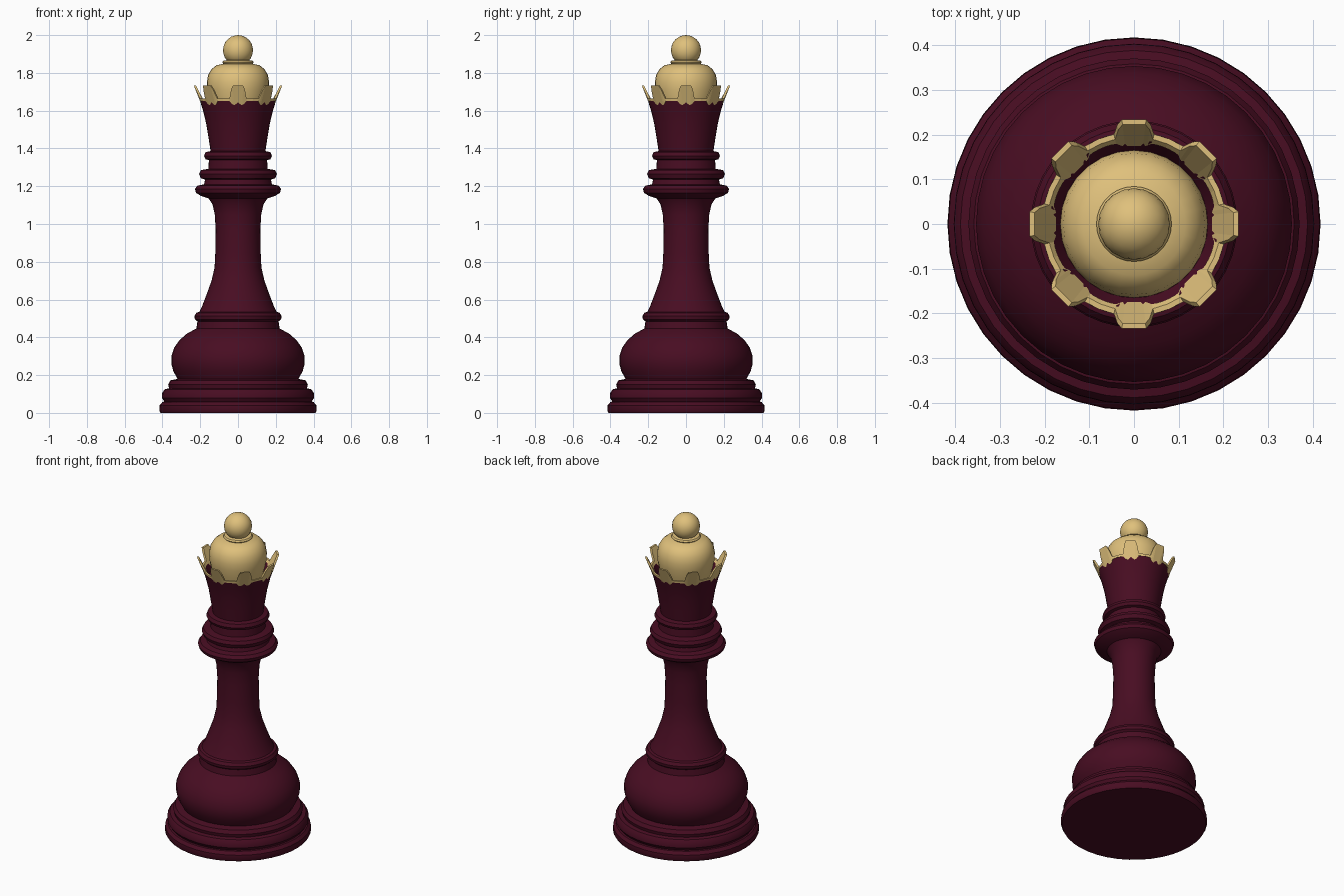
import bpy, bmesh
from math import cos, sin, pi, radians


def material(name, color):
    m = bpy.data.materials.new(name)
    m.diffuse_color = color
    return m


RED = material("dark_red", (0.065, 0.004, 0.016, 1))
GOLD = material("gold", (0.74, 0.53, 0.20, 1))


def finish(name, bm, mat, smooth_angle=35):
    bmesh.ops.remove_doubles(bm, verts=bm.verts[:], dist=1e-5)
    bmesh.ops.recalc_face_normals(bm, faces=bm.faces[:])
    mesh = bpy.data.meshes.new(name)
    bm.to_mesh(mesh)
    bm.free()
    ob = bpy.data.objects.new(name, mesh)
    bpy.context.collection.objects.link(ob)
    mesh.materials.append(mat)
    if smooth_angle:
        bpy.ops.object.select_all(action='DESELECT')
        ob.select_set(True)
        bpy.context.view_layer.objects.active = ob
        bpy.ops.object.shade_smooth_by_angle(angle=radians(smooth_angle))
    return ob


def lathe(name, profile, mat, sides=40, smooth_angle=35):
    """Turn a (radius, height) profile around z."""
    bm = bmesh.new()
    vs = [bm.verts.new((r, 0, z)) for r, z in profile]
    es = [bm.edges.new(p) for p in zip(vs, vs[1:])]
    bmesh.ops.spin(bm, geom=vs + es, cent=(0, 0, 0), axis=(0, 0, 1),
                   angle=2 * pi, steps=sides, use_merge=True)
    ob = finish(name, bm, mat, smooth_angle)
    # Profiles run from bottom to top, so outward is away from the axis
    return ob


# Stepped foot
lathe("foot", [(0, 0), (0.41, 0), (0.417, 0.012), (0.415, 0.04), (0.40, 0.058),
               (0.39, 0.06), (0.403, 0.08), (0.402, 0.105), (0.388, 0.125),
               (0.365, 0.13), (0.37, 0.15), (0.358, 0.172), (0.32, 0.18)], RED)

# Rounded bulb
lathe("bulb", [(0.32, 0.18), (0.342, 0.22), (0.353, 0.26), (0.353, 0.30),
               (0.338, 0.345), (0.31, 0.385), (0.27, 0.42), (0.22, 0.447)], RED)

# Stem with its lower ring
lathe("stem", [(0.22, 0.447), (0.215, 0.485), (0.228, 0.495), (0.231, 0.512),
               (0.22, 0.53), (0.205, 0.535), (0.19, 0.565), (0.165, 0.63),
               (0.14, 0.70), (0.124, 0.77), (0.12, 0.85), (0.118, 0.97),
               (0.123, 1.05), (0.135, 1.105), (0.155, 1.135)], RED)

# Three stacked collar rings
lathe("collar", [(0.155, 1.135), (0.195, 1.148), (0.222, 1.165), (0.228, 1.185),
                 (0.215, 1.203), (0.18, 1.21), (0.174, 1.235), (0.197, 1.242),
                 (0.206, 1.265), (0.197, 1.285), (0.157, 1.292), (0.154, 1.338),
                 (0.172, 1.343), (0.18, 1.36), (0.172, 1.38), (0.145, 1.386)], RED)

# Flared cup, with the hollow behind the crown
lathe("crown_cup", [(0.145, 1.386), (0.155, 1.45), (0.168, 1.53), (0.185, 1.60),
                    (0.202, 1.655), (0.188, 1.655), (0.165, 1.61), (0.14, 1.61)], RED)

# Gold rim with eight leaning points
bm = bmesh.new()
rings = []
STEPS = [(-0.22, 1.650, 1.664), (-0.165, 1.635, 1.710), (-0.115, 1.630, 1.733),
         (0.115, 1.630, 1.733), (0.165, 1.635, 1.710), (0.22, 1.650, 1.664),
         (pi / 8, 1.652, 1.664)]
for i in range(8):
    for off, low, high in STEPS:
        a = i * pi / 4 + off
        corners = []
        for z, inset in ((low, -0.003), (high, 0), (high, 0.012), (low, 0.016)):
            r = 0.202 + (z - 1.655) * 0.43 - inset
            corners.append(bm.verts.new((r * cos(a), r * sin(a), z)))
        rings.append(corners)
for k, a in enumerate(rings):
    b = rings[(k + 1) % len(rings)]
    for j in range(4):
        n = (j + 1) % 4
        bm.faces.new((a[j], b[j], b[n], a[n]))
finish("crown_points", bm, GOLD, 0)

# Gold dome and the small neck on it
lathe("dome", [(0.14, 1.61), (0.153, 1.66), (0.163, 1.71), (0.165, 1.75),
               (0.158, 1.79), (0.14, 1.82), (0.115, 1.84), (0.078, 1.848),
               (0.084, 1.855), (0.078, 1.864), (0.055, 1.868)], GOLD, 28)

# Ball on top
bm = bmesh.new()
bmesh.ops.create_icosphere(bm, subdivisions=3, radius=0.08)
bmesh.ops.translate(bm, verts=bm.verts[:], vec=(0, 0, 1.92))
finish("top_ball", bm, GOLD)
